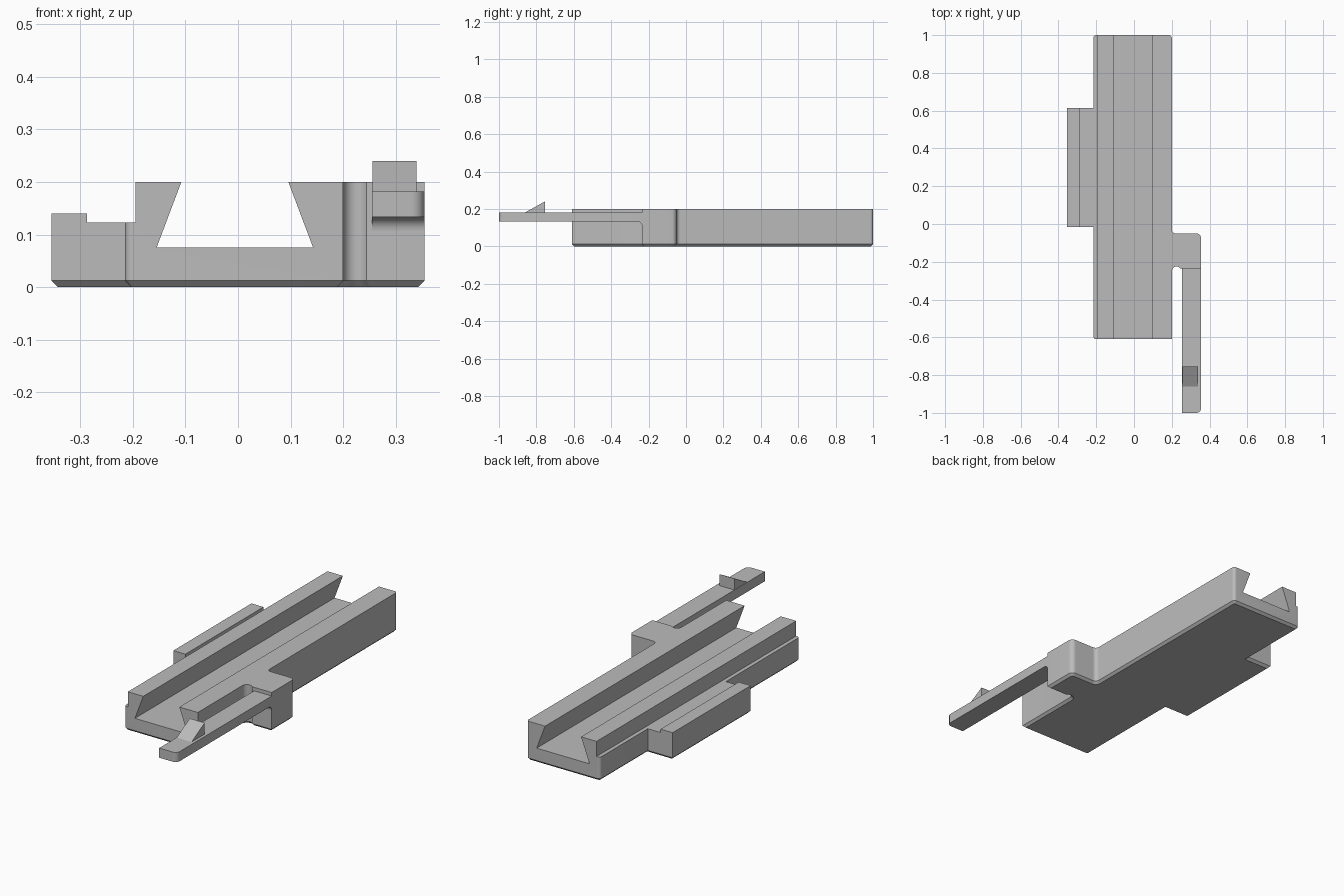
import bpy, bmesh, math
from mathutils import Vector

cube = bpy.data.objects.get("Cube")
if cube:
    bpy.data.objects.remove(cube, do_unlink=True)

grey = bpy.data.materials.new("plain grey")
grey.use_nodes = True
colour = (0.5, 0.5, 0.5, 1)
grey.diffuse_color = colour
grey.node_tree.nodes["Principled BSDF"].inputs["Base Color"].default_value = colour


def arc(cx, cy, r, start, end, steps=8):
    angles = [math.radians(start + (end - start) * i / steps) for i in range(steps + 1)]
    return [(cx + r * math.cos(a), cy + r * math.sin(a)) for a in angles]


def prism(name, outline, axis, low, high, edit=None):
    """Extrude a 2D outline along x (y, z points), y (x, z) or z (x, y)."""
    place = {"x": lambda p: (low, p[0], p[1]),
             "y": lambda p: (p[0], low, p[1]),
             "z": lambda p: (p[0], p[1], low)}[axis]
    shift = Vector([high - low if axis == a else 0 for a in "xyz"])
    bm = bmesh.new()
    face = bm.faces.new([bm.verts.new(place(p)) for p in outline])
    top = bmesh.ops.extrude_face_region(bm, geom=[face], use_keep_orig=True)
    bmesh.ops.translate(bm, vec=shift, verts=[v for v in top["geom"] if isinstance(v, bmesh.types.BMVert)])
    bmesh.ops.recalc_face_normals(bm, faces=bm.faces)
    if edit:
        edit(bm)
    mesh = bpy.data.meshes.new(name)
    bm.to_mesh(mesh)
    bm.free()
    mesh.materials.append(grey)
    obj = bpy.data.objects.new(name, mesh)
    bpy.context.collection.objects.link(obj)
    return obj


def activate(obj):
    bpy.ops.object.select_all(action="DESELECT")
    obj.select_set(True)
    bpy.context.view_layer.objects.active = obj


def cut(obj, cutter):
    activate(obj)
    mod = obj.modifiers.new("cut", "BOOLEAN")
    mod.operation, mod.solver, mod.object = "DIFFERENCE", "EXACT", cutter
    bpy.ops.object.modifier_apply(modifier=mod.name)
    bpy.data.objects.remove(cutter, do_unlink=True)


def rect(a, b, c, d):
    return [(a, b), (c, b), (c, d), (a, d)]


def chamfer_bottom(bm):
    edges = [e for e in bm.edges if all(v.co.z < 1e-5 for v in e.verts)]
    bmesh.ops.bevel(bm, geom=edges, offset=0.012, segments=1, profile=0.5,
                    affect="EDGES", clamp_overlap=False)


def round_tip(bm):
    edges = [e for e in bm.edges if all(v.co.y < -0.99 and v.co.x > 0.35 for v in e.verts)
             and abs(e.verts[0].co.z - e.verts[1].co.z) > 0.01]
    bmesh.ops.bevel(bm, geom=edges, offset=0.025, segments=6, profile=0.5, affect="EDGES")


# Body plan with side tab and bracket, counter-clockwise from the front
outline = [(0.2, -0.61)]
outline += arc(0.225, -0.25, 0.025, 180, 37)
outline += [(0.25, -0.235), (0.355, -0.235)]
outline += arc(0.33, -0.075, 0.025, 0, 90)
outline += arc(0.22, -0.03, 0.02, 270, 180)
outline += arc(0.185, 0.985, 0.015, 0, 90)
outline += arc(-0.2, 0.985, 0.015, 90, 180)
outline += [(-0.215, 0.615), (-0.355, 0.615), (-0.355, -0.015), (-0.215, -0.015)]
outline += arc(-0.2, -0.595, 0.015, 180, 270)
body = prism("rail_body", outline, "z", 0, 0.2, chamfer_bottom)

# Dovetail channel
slope = (0.125 / 0.0475)
rise = 0.05
over = rise / slope
cut(body, prism("channel_cutter", [(-0.155, 0.075), (0.143, 0.075), (0.096 - over, 0.2 + rise),
                                   (-0.108 + over, 0.2 + rise)], "y", -1.1, 1.1))
# Ledge along the left rail, leaving a raised lip on the tab
cut(body, prism("ledge_cutter", [(-0.5, 0.14), (-0.287, 0.14), (-0.287, 0.123), (-0.195, 0.123),
                                 (-0.195, 0.3), (-0.5, 0.3)], "y", -1.1, 1.1))

# Spring arm with a fillet beneath its root
profile = [(-1, 0.133), (-1, 0.182), (-0.235, 0.182), (-0.235, 0.108)]
profile += arc(-0.26, 0.108, 0.025, 0, 90)[1:]
arm = prism("clip_arm", profile, "x", 0.255, 0.355, round_tip)

# Ramp-shaped catch on the arm
hook = prism("clip_catch", [(-0.86, 0.182), (-0.755, 0.24), (-0.755, 0.182)], "x", 0.256, 0.34)

for part in (body, arm, hook):
    activate(part)
    bpy.ops.object.shade_smooth_by_angle(angle=math.radians(30))
